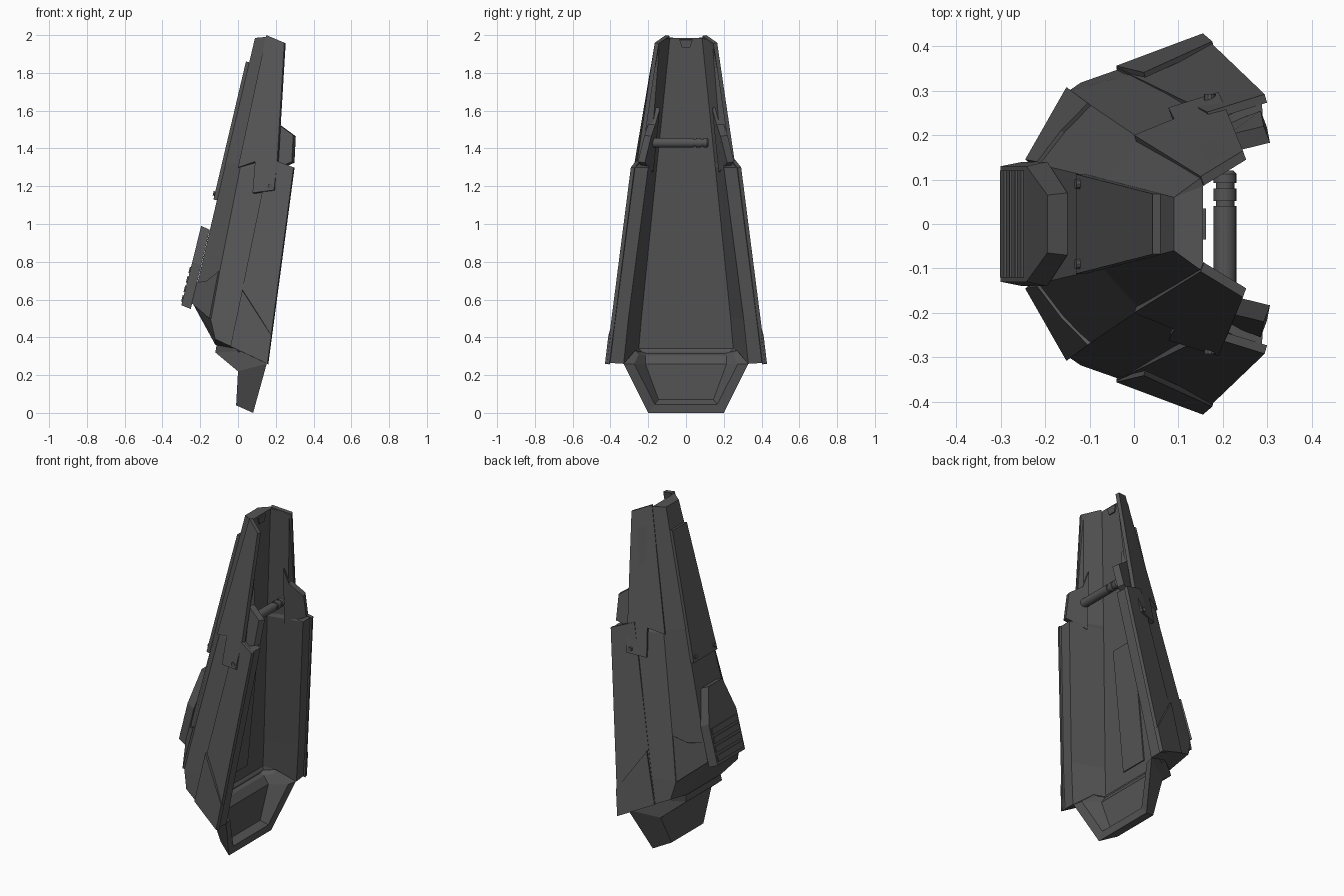
import bpy, bmesh, math
from mathutils import Vector

cube = bpy.data.objects.get("Cube")
if cube:
    bpy.data.objects.remove(cube, do_unlink=True)

grey = bpy.data.materials.new("dark grey")
grey.use_nodes = True
grey.diffuse_color = (0.09, 0.09, 0.09, 1)
grey.node_tree.nodes["Principled BSDF"].inputs["Base Color"].default_value = (0.09, 0.09, 0.09, 1)


def finish(name, bm, smooth=False):
    bmesh.ops.recalc_face_normals(bm, faces=bm.faces)
    mesh = bpy.data.meshes.new(name)
    bm.to_mesh(mesh)
    bm.free()
    mesh.materials.append(grey)
    ob = bpy.data.objects.new(name, mesh)
    bpy.context.collection.objects.link(ob)
    if smooth:
        bpy.ops.object.select_all(action='DESELECT')
        ob.select_set(True)
        bpy.context.view_layer.objects.active = ob
        bpy.ops.object.shade_smooth_by_angle(angle=math.radians(35))
    return ob


def flip(p):
    return (p[0], -p[1], p[2])


def slab(name, pts, out, thick):
    """Flat plate: pts are its outer face, thickness goes away from 'out'."""
    bm = bmesh.new()
    top = [bm.verts.new(p) for p in pts]
    face = bm.faces.new(top)
    face.normal_update()
    n = face.normal.copy()
    if n.dot(Vector(out)) < 0:
        n.negate()
    low = [bm.verts.new(Vector(p) - n * thick) for p in pts]
    bm.faces.new(low[::-1])
    for i in range(len(pts)):
        j = (i + 1) % len(pts)
        bm.faces.new((top[i], low[i], low[j], top[j]))
    return finish(name, bm)


def slab_pair(name, pts, out, thick):
    slab("back_" + name, pts, out, thick)
    slab("front_" + name, [flip(p) for p in pts], flip(out), thick)


def loft(name, halves, caps):
    """Join half rings (mirrored over y); caps are index groups of a half ring."""
    bm = bmesh.new()
    rings = []
    for half in halves:
        rings.append([bm.verts.new(p) for p in half] +
                     [bm.verts.new(flip(p)) for p in reversed(half)])
    n = len(rings[0])
    for a, b in zip(rings, rings[1:]):
        for i in range(n):
            j = (i + 1) % n
            bm.faces.new((a[i], a[j], b[j], b[i]))
    for ring in (rings[0], rings[-1]):
        for group in caps:
            bm.faces.new([ring[i] for i in group])
    return finish(name, bm)


def rod(name, center, axis, profile, sides=16, smooth=True):
    """Turned part: profile is (distance along axis, radius)."""
    bm = bmesh.new()
    q = Vector((0, 0, 1)).rotation_difference(Vector(axis))
    rings = []
    for d, r in profile:
        rings.append([bm.verts.new(Vector(center) + q @ Vector(
            (r * math.cos(2 * math.pi * k / sides), r * math.sin(2 * math.pi * k / sides), d)))
            for k in range(sides)])
    for a, b in zip(rings, rings[1:]):
        for i in range(sides):
            j = (i + 1) % sides
            bm.faces.new((a[i], a[j], b[j], b[i]))
    bm.faces.new(rings[0])
    bm.faces.new(rings[-1])
    return finish(name, bm, smooth)


# Shell: spine edge, side edge, outer rim, inner rim, floor edge
loft("shell", [
    [(-.12, .16, .36), (-.12, .318, .39), (.15, .413, .265), (.155, .33, .26), (-.01, .25, .34)],
    [(-.24, .14, .58), (-.146, .30, .50), (.185, .385, .50), (.187, .305, .50), (.006, .236, .50)],
    [(-.071, .10, 1.30), (.012, .193, 1.30), (.288, .283, 1.30), (.29, .20, 1.30), (.085, .155, 1.30)],
    [(-.067, .10, 1.32), (.016, .19, 1.32), (.205, .24, 1.32), (.20, .19, 1.32), (.087, .153, 1.32)],
    [(.09, .06, 1.985), (.145, .10, 1.99), (.242, .158, 1.96), (.24, .14, 1.96), (.155, .085, 1.985)],
], [(0, 1, 3, 4), (1, 2, 3), (9, 8, 6, 5), (8, 7, 6), (0, 4, 5, 9)])

# Hollow foot: back ring, rim, inner rim, recessed floor
loft("foot", [
    [(-.01, .15, .04), (0, .24, .22), (-.12, .17, .32), (-.11, .16, .38)],
    [(.08, .20, 0), (.152, .33, .26), (.06, .27, .33), (-.01, .25, .34)],
    [(.085, .165, .045), (.14, .275, .26), (.06, .25, .31), (.0, .24, .325)],
    [(.045, .145, .07), (.05, .215, .26), (.02, .215, .305), (0, .21, .315)],
], [(0, 1, 6, 7), (1, 2, 5, 6), (2, 3, 4, 5)])

# Side plates
slab_pair("wing", [(-.04, .352, .352), (.155, .425, .26), (.294, .292, 1.30), (.165, .252, 1.35)],
          (0, 1, 0), .02)
slab_pair("wing_corner", [(-.04, .356, .352), (.155, .429, .26), (.176, .411, .41), (.022, .341, .65)],
          (0, 1, 0), .012)
slab_pair("upper_plate", [(0, .20, 1.30), (.09, .237, 1.33), (.077, .262, 1.165), (.19, .297, 1.18),
                          (.207, .258, 1.33), (.245, .165, 1.96), (.15, .107, 2.0)], (0, 1, 0), .022)
slab_pair("bracket", [(.17, .21, 1.28), (.285, .255, 1.33), (.292, .22, 1.47), (.21, .20, 1.53),
                      (.19, .175, 1.62)], (0, 1, 0), .04)
slab_pair("cheek_plate", [(-.245, .145, .58), (-.218, .14, .69), (-.165, .21, .70),
                          (-.104, .272, .75), (-.152, .308, .50)], (-1, 1, 0), .018)
for side, s in (("back", 1), ("front", -1)):
    rod(side + "_plate_screw", (.17, s * .284, 1.20), (0, s, 0), [(-.01, .013), (.008, .013)], 10)
    rod(side + "_spine_screw", (-.12, s * .09, 1.16), (-.97, 0, .24), [(-.01, .012), (.012, .012)], 10)

# Spine cover plate
slab("spine_plate", [(-.13, .112, 1.13), (-.13, -.112, 1.13), (.042, -.068, 1.86), (.042, .068, 1.86)],
     (-1, 0, 0), .03)

# Raised fin with bevelled edge
face_half = [(-.30, .13, .57), (-.242, .13, .80), (-.195, .065, .99)]
back_half = [(-.25, .14, .55), (-.195, .14, .78), (-.15, .07, .97)]
loft("fin", [face_half, back_half], [(0, 1, 4, 5), (1, 2, 3, 4)])

# Fin slats
for k in range(4):
    z0 = .59 + k * .05
    a, b = [-.30 + (z - .57) * .252 - .006 for z in (z0, z0 + .034)]
    slab("fin_slat_%d" % (k + 1), [(a, .12, z0), (a, -.12, z0), (b, -.12, z0 + .034), (b, .12, z0 + .034)],
         (-1, 0, 0), .012)

# Inner panel and top catch
slab("inner_panel", [(.004, -.087, .41), (.004, .085, .41), (.076, .085, 1.14), (.076, -.087, 1.14)],
     (1, 0, 0), .009)
slab("top_catch", [(.158, -.022, 1.935), (.158, .022, 1.935), (.162, .035, 1.975), (.162, -.035, 1.975)],
     (1, 0, 0), .02)

# Cross pin with two grooves
rod("cross_pin", (.205, 0, 1.43), (0, 1, 0), [
    (-.185, .026), (.04, .026), (.04, .021), (.052, .021), (.052, .026), (.08, .026),
    (.08, .021), (.092, .021), (.092, .026), (.112, .026), (.12, .019)])
